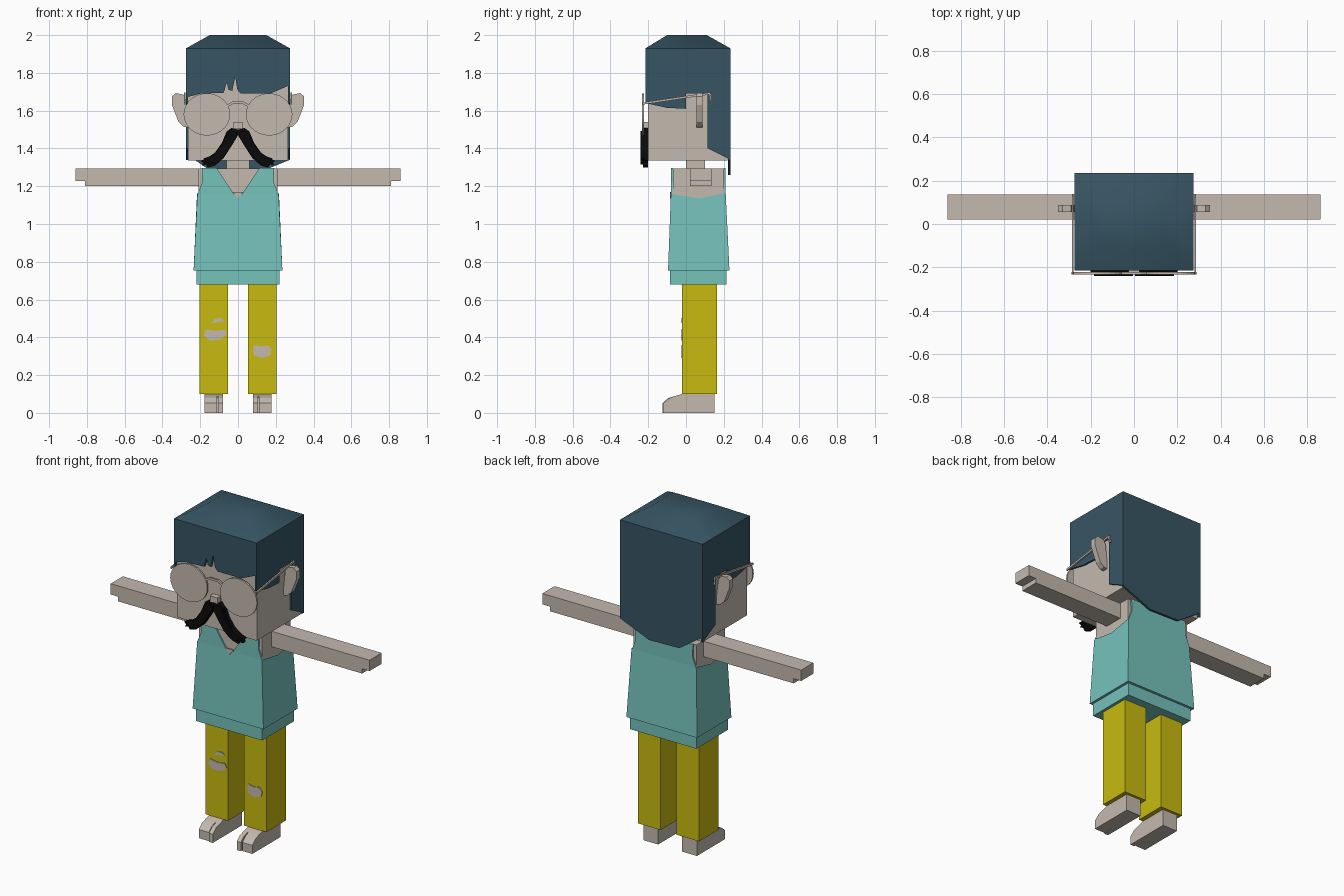
import bpy
import bmesh
import math

old = bpy.data.objects.get("Cube")
if old:
    bpy.data.objects.remove(old, do_unlink=True)


def material(name, r, g, b):
    m = bpy.data.materials.new(name)
    m.use_nodes = True
    m.diffuse_color = (r, g, b, 1)
    bsdf = m.node_tree.nodes["Principled BSDF"]
    bsdf.inputs["Base Color"].default_value = (r, g, b, 1)
    bsdf.inputs["Roughness"].default_value = 0.9
    return m


SKIN = material("warm beige", .55, .49, .43)
TEAL = material("shirt teal", .18, .54, .50)
YELLOW = material("trouser yellow", .58, .50, .005)
HAIR = material("dark blue hair", .037, .091, .125)
BLACK = material("black", .003, .003, .003)


def finish(name, bm, mat):
    bmesh.ops.recalc_face_normals(bm, faces=bm.faces)
    me = bpy.data.meshes.new(name)
    bm.to_mesh(me)
    bm.free()
    me.materials.append(mat)
    ob = bpy.data.objects.new(name, me)
    bpy.context.collection.objects.link(ob)
    return ob


def loft(name, low, high, mat, cap_low=True):
    """Solid between two matching rings of points."""
    bm = bmesh.new()
    a = [bm.verts.new(p) for p in low]
    b = [bm.verts.new(p) for p in high]
    n = len(a)
    for i in range(n):
        j = (i + 1) % n
        bm.faces.new((a[i], a[j], b[j], b[i]))
    bm.faces.new(b)
    if cap_low:
        bm.faces.new(a[::-1])
    return finish(name, bm, mat)


def plate(name, axis, pts, d0, d1, mat):
    """Outline extruded along x (points are y, z) or along y (points are x, z)."""
    def place(d):
        return [(d, u, v) if axis == "x" else (u, d, v) for u, v in pts]
    return loft(name, place(d0), place(d1), mat)


def rect(x0, x1, y0, y1, z):
    return [(x0, y0, z), (x1, y0, z), (x1, y1, z), (x0, y1, z)]


def box(name, x0, x1, y0, y1, z0, z1, mat):
    return loft(name, rect(x0, x1, y0, y1, z0), rect(x0, x1, y0, y1, z1), mat)


def flip(pts, s):
    return [(s * u, v) for u, v in pts]


# Head, neck and torso
box("head", -.265, .265, -.2, .22, 1.335, 1.93, SKIN)
box("neck", -.06, .06, 0, .1, 1.28, 1.34, SKIN)
box("torso", -.21, .21, -.07, .2, 1.1, 1.295, SKIN)
box("nose", -.025, .025, -.232, -.19, 1.505, 1.54, SKIN)

# Hair: crown, ragged fringe, sides with ear notch, back panel
crown = loft("hair_crown", rect(-.275, .275, -.215, .235, 1.93),
             rect(-.15, .15, -.1, .11, 2), HAIR, cap_low=False)
for f in crown.data.polygons:
    f.use_smooth = True
fringe = [(-.275, 1.93), (-.275, 1.67), (-.2, 1.69), (-.075, 1.695),
          (-.06, 1.75), (-.05, 1.71), (-.03, 1.705), (-.015, 1.78), (-.003, 1.71),
          (.015, 1.69), (.17, 1.69), (.275, 1.735), (.275, 1.93)]
plate("hair_fringe", "y", fringe, -.215, -.2, HAIR)
side = [(-.215, 1.93), (-.215, 1.64), (-.1, 1.615), (0, 1.61), (0, 1.69),
        (.115, 1.69), (.115, 1.4), (.235, 1.34), (.235, 1.93)]
back = [(-.275, 1.93), (-.275, 1.37), (-.12, 1.265), (.08, 1.26),
        (.275, 1.34), (.275, 1.93)]
plate("hair_back", "y", back, .222, .235, HAIR)

# Ears, glasses and hair sides, mirrored
ear = [(.26, 1.51), (.275, 1.66), (.29, 1.685), (.33, 1.693), (.35, 1.675),
       (.35, 1.63), (.315, 1.54), (.288, 1.515)]
temple = [(-.23, 1.632), (-.23, 1.644), (.13, 1.697), (.138, 1.65),
          (.128, 1.65), (.122, 1.685)]
lens = [(.165 + .123 * math.cos(math.tau * i / 28),
         1.58 + .112 * math.sin(math.tau * i / 28)) for i in range(28)]
for tag, s in (("left", 1), ("right", -1)):
    plate("hair_side_" + tag, "x", side, s * .264, s * .275, HAIR)
    plate("ear_" + tag, "y", flip(ear, s), .055, .088, SKIN)
    plate("glasses_lens_" + tag, "y", flip(lens, s), -.232, -.222, SKIN)
    plate("glasses_temple_" + tag, "x", temple, s * .279, s * .287, SKIN)
bridge = [(-.06, 1.63), (-.03, 1.648), (.03, 1.648), (.06, 1.63),
          (.05, 1.622), (.027, 1.635), (-.027, 1.635), (-.05, 1.622)]
plate("glasses_bridge", "y", bridge, -.232, -.222, SKIN)

# Moustache: each half in two layers, the inner one standing further out
whisker = [(0, 1.5), (.035, 1.508), (.06, 1.49), (.085, 1.43), (.12, 1.38),
           (.16, 1.35), (.2, 1.335), (.185, 1.325), (.192, 1.31), (.17, 1.315),
           (.16, 1.298), (.12, 1.31), (.075, 1.35), (.03, 1.42), (0, 1.47)]
for tag, s in (("left", 1), ("right", -1)):
    plate("moustache_" + tag, "y", flip(whisker, s), -.228, -.2, BLACK)
    inner = [(u * .9 + .005, 1.41 + (v - 1.41) * .85) for u, v in whisker]
    plate("moustache_ridge_" + tag, "y", flip(inner, s), -.24, -.22, BLACK)

# Shirt: flared body with dipped armholes, front straps, back panel, hem
body_low = [(-.235, -.095, .755), (.235, -.095, .755), (.235, .07, .755),
            (.235, .23, .755), (-.235, .23, .755), (-.235, .07, .755)]
body_high = [(-.215, -.08, 1.16), (.215, -.08, 1.16), (.218, .07, 1.135),
             (.215, .21, 1.165), (-.215, .21, 1.165), (-.218, .07, 1.135)]
shirt = loft("shirt_body", body_low, body_high, TEAL)
bm = bmesh.new()
bm.from_mesh(shirt.data)
# open the top so the neckline and armholes stay clear
top = [f for f in bm.faces if f.calc_center_median().z > 1.1]
bmesh.ops.delete(bm, geom=top, context="FACES_ONLY")
bm.to_mesh(shirt.data)
bm.free()
panel_edge = [(.215, 1.155), (.19, 1.22), (.192, 1.297)]
plate("shirt_back", "y", panel_edge + flip(panel_edge[::-1], -1), .2, .209, TEAL)
for tag, s in (("left", 1), ("right", -1)):
    strap = panel_edge + [(.113, 1.297), (.025, 1.165), (.025, 1.155)]
    plate("shirt_strap_" + tag, "y", flip(strap, s), -.079, -.069, TEAL)
box("shirt_hem", -.22, .22, -.085, .215, .68, .76, TEAL)
neck_v = [(-.028, 1.17), (0, 1.135), (.028, 1.17)]
plate("neckline_point", "y", neck_v, -.0835, -.078, SKIN)

# Arms with stepped hands, legs and feet
arm = [(.2, 1.2), (.81, 1.2), (.81, 1.228), (.86, 1.228), (.86, 1.293), (.2, 1.293)]
heel = [(-.06, 0), (.15, 0), (.15, .105), (-.02, .1), (-.06, .089)]
for tag, s in (("left", 1), ("right", -1)):
    plate("arm_" + tag, "y", flip(arm, s), .02, .135, SKIN)
    xs = sorted((s * .053, s * .203))
    box("trouser_leg_" + tag, *xs, -.02, .165, .1, .685, YELLOW)
    plate("foot_" + tag, "x", heel, s * .08, s * .178, SKIN)
    # big toe on the inner side, the other toes as one block
    for part, a, b, tip in (("big_toe", .08, .106, -.125), ("toes", .111, .178, -.118)):
        toe = [(-.05, 0), (tip, 0), (tip, .052), (tip + .03, .078), (-.06, .089), (-.05, .09)]
        plate(part + "_" + tag, "x", toe, s * a, s * b, SKIN)

# Torn holes on the trouser fronts
tears = {
    "upper_tear": [(-.14, .476), (-.08, .484), (-.075, .49), (-.09, .502), (-.12, .5)],
    "right_knee_tear": [(-.18, .41), (-.15, .382), (-.09, .39), (-.06, .415),
                        (-.07, .44), (-.12, .435), (-.17, .443)],
    "left_knee_tear": [(.08, .33), (.085, .305), (.125, .29), (.17, .305),
                       (.178, .335), (.16, .358), (.12, .352), (.085, .36)],
}
for name, pts in tears.items():
    plate(name, "y", pts, -.024, -.018, SKIN)
